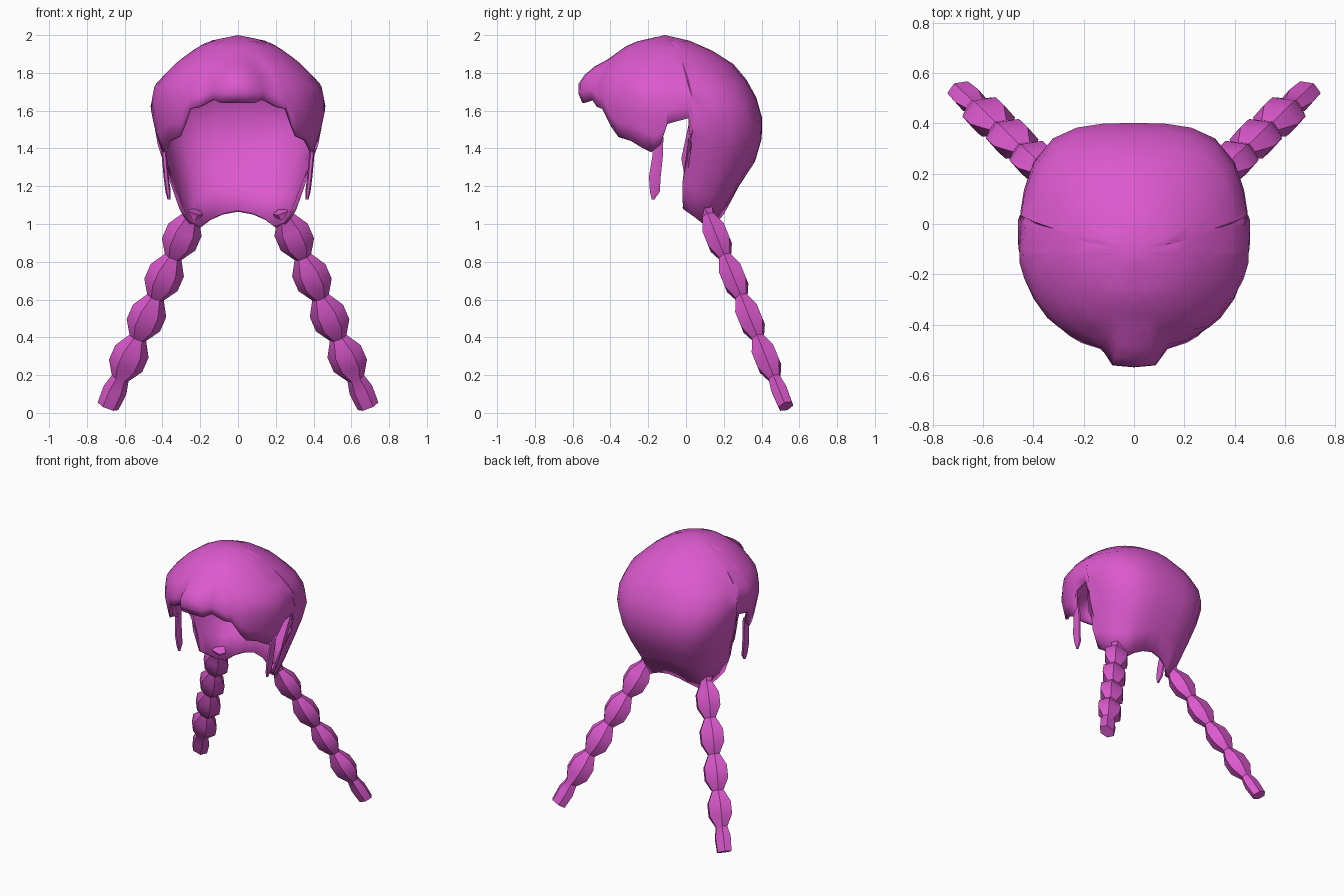
import bpy, bmesh, math
from mathutils import Vector

if "Cube" in bpy.data.objects:
    bpy.data.objects.remove(bpy.data.objects["Cube"])

mat = bpy.data.materials.new("pink_hair")
mat.diffuse_color = (0.72, 0.1, 0.62, 1)
mat.use_nodes = True
mat.node_tree.nodes["Principled BSDF"].inputs["Base Color"].default_value = mat.diffuse_color

# z, half width, front y, back y, centre y of the head sections
SECTIONS = [(2.0, 0, -.11, -.11, -.11), (1.97, .15, -.25, .02, -.11),
            (1.94, .21, -.32, .10, -.11), (1.86, .32, -.43, .24, -.10),
            (1.74, .44, -.51, .34, -.09), (1.62, .465, -.52, .395, -.08),
            (1.5, .44, -.50, .41, -.08), (1.37, .40, -.46, .385, -.13),
            (1.28, .375, -.46, .34, -.14), (1.18, .35, -.4, .265, -.12),
            (1.05, .30, -.4, .20, -.09), (.97, .27, -.4, .16, -.08)]
# angle from the front, height of the hem
HEM = [(0, 1.64), (11, 1.64), (17, 1.66), (27, 1.62), (34, 1.61), (41, 1.52),
       (48, 1.46), (60, 1.44), (72, 1.40), (80, 1.38), (86, 1.42), (87.5, 1.53),
       (101, 1.56), (103.5, 1.42), (104.5, 1.08), (115, 1.04), (127, 1.0),
       (140, .98), (152, 1.02), (165, 1.05), (180, 1.065)]


def section(z):
    for a, b in zip(SECTIONS, SECTIONS[1:]):
        if z >= b[0]:
            t = (a[0] - z) / (a[0] - b[0])
            return [p + (q - p) * t for p, q in zip(a[1:], b[1:])]
    return SECTIONS[-1][1:]


def cap_point(deg, z, side):
    w, front, back, mid = section(z)
    c, s = math.cos(math.radians(deg)), math.sin(math.radians(deg))
    if c >= 0:
        y = mid + (front - mid) * c
        if deg < 12:                         # tuft above the forehead
            y -= .06 * max(0, min(1, (1.87 - z) / .06, (z - 1.58) / .12))
        return Vector((side * w * s, y, z))
    # back of the head gets squarer toward the neck
    n = 2 + 1.2 * max(0, min(1, (1.85 - z) / .35))
    k = (s ** n + (-c) ** n) ** (-1 / n)
    return Vector((side * w * s * k, mid + (back - mid) * -c * k, z))


def finish(bm, name, angle):
    bmesh.ops.recalc_face_normals(bm, faces=bm.faces)
    me = bpy.data.meshes.new(name)
    bm.to_mesh(me)
    bm.free()
    ob = bpy.data.objects.new(name, me)
    bpy.context.collection.objects.link(ob)
    me.materials.append(mat)
    bpy.ops.object.select_all(action='DESELECT')
    ob.select_set(True)
    bpy.context.view_layer.objects.active = ob
    bpy.ops.object.shade_smooth_by_angle(angle=math.radians(angle))
    return ob


def tube(name, rings, sides, angle):
    """Loft closed rings; each ring is (centre, u, v)."""
    bm = bmesh.new()
    loops = []
    for p, u, v in rings:
        loops.append([bm.verts.new(p + u * math.cos(i * math.tau / sides)
                                   + v * math.sin(i * math.tau / sides))
                      for i in range(sides)])
    for a, b in zip(loops, loops[1:]):
        for i in range(sides):
            j = (i + 1) % sides
            bm.faces.new((a[i], a[j], b[j], b[i]))
    bm.faces.new(loops[0])
    bm.faces.new(loops[-1])
    return finish(bm, name, angle)


# hair cap: columns run from the crown to the uneven hem
bm = bmesh.new()
crown = bm.verts.new((0, -.11, 2.0))
ROWS = 10
around = [(d, h, 1) for d, h in HEM] + [(d, h, -1) for d, h in HEM[-2:0:-1]]
cols = [[bm.verts.new(cap_point(d, 2 - (2 - h) * (r / ROWS) ** 1.5, side))
         for r in range(1, ROWS + 1)] for d, h, side in around]
for i, a in enumerate(cols):
    b = cols[(i + 1) % len(cols)]
    bm.faces.new((crown, a[0], b[0]))
    for r in range(ROWS - 1):
        bm.faces.new((a[r], a[r + 1], b[r + 1], b[r]))
bmesh.ops.recalc_face_normals(bm, faces=bm.faces)
if crown.normal.z < 0 or sum(f.normal.z for f in crown.link_faces) < 0:
    bmesh.ops.reverse_faces(bm, faces=bm.faces)
cap = finish(bm, "hair_cap", 50)
solid = cap.modifiers.new("thickness", 'SOLIDIFY')
solid.thickness, solid.offset = .022, -1

# braid knots: distance along the braid, relative thickness
KNOTS = [(-.03, .6), (.0, .5)]
for k in range(4):
    KNOTS += [(.21 * k + .07, 1), (.21 * k + .145, 1), (.21 * k + .21, .5)]
KNOTS += [(.9, .68), (.985, .62)]
start, end = Vector((.25, .12, 1.04)), Vector((.695, .535, .02))
LOCK = [(.395, -.15, 1.46, .035), (.39, -.15, 1.36, .032), (.38, -.165, 1.25, .036),
        (.37, -.165, 1.17, .03), (.365, -.175, 1.13, .008)]

for side, label in ((1, "right"), (-1, "left")):
    flip = Vector((side, 1, 1))
    d = ((end - start) * flip).normalized()
    u = Vector((1, 0, 0))
    u = (u - d * u.dot(d)).normalized()
    v = d.cross(u)
    rings = [((start + (end - start) * t) * flip, u * .095 * s, v * .07 * s)
             for t, s in KNOTS]
    tube("braid_" + label, rings, 6, 35)
    # thin lock hanging in front of the ear
    rings = [(Vector((x * side, y, z)), Vector((min(.014, r), 0, 0)), Vector((0, r, 0)))
             for x, y, z, r in LOCK]
    tube("side_lock_" + label, rings, 6, 60)
